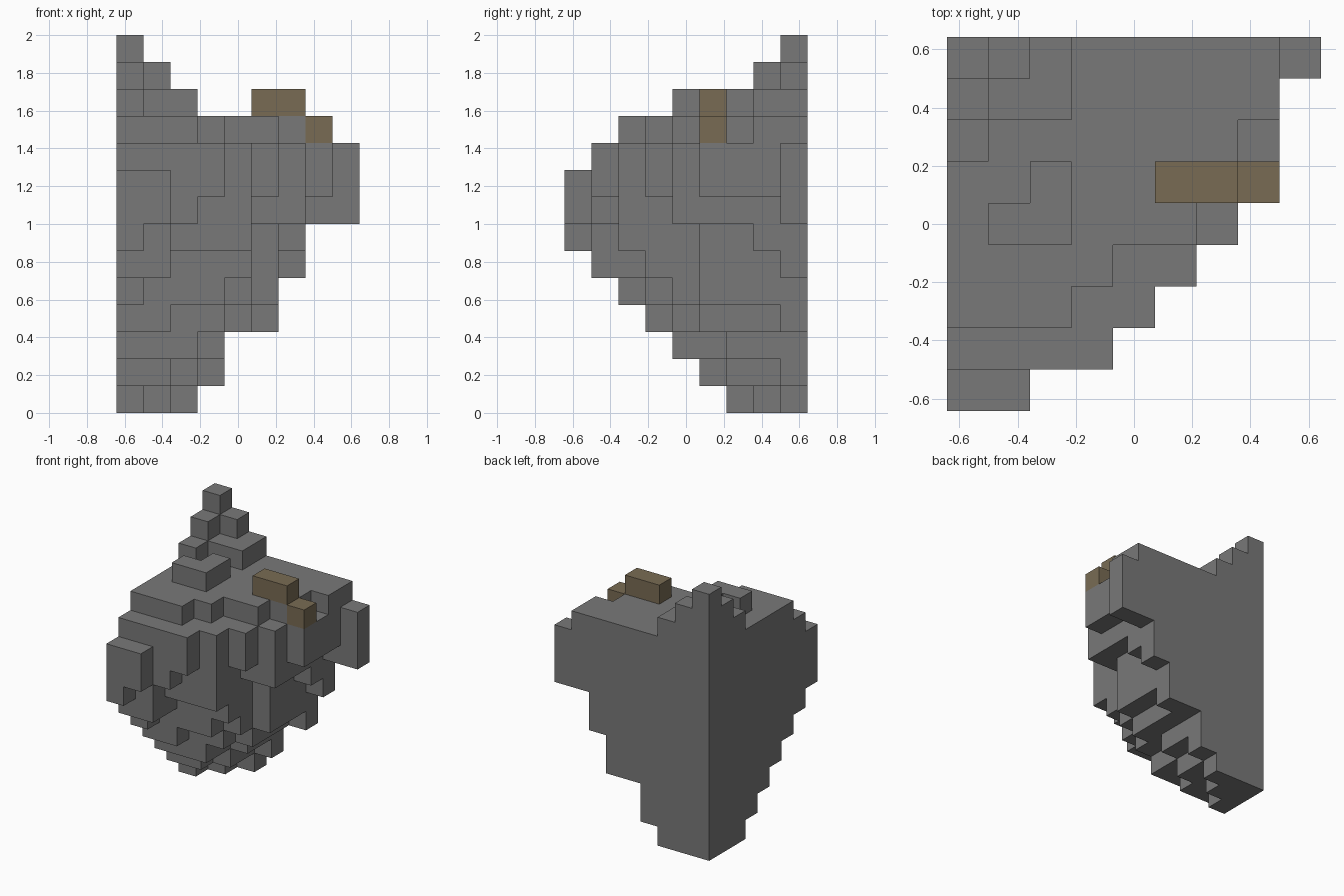
import bpy, bmesh
from mathutils import Vector

cube = bpy.data.objects.get("Cube")
if cube:
    bpy.data.objects.remove(cube, do_unlink=True)

S = 1 / 7          # block size
HALF = 4.5 * S     # half of the footprint


def make_material(name, rgb):
    mat = bpy.data.materials.new(name)
    mat.use_nodes = True
    colour = (*rgb, 1)
    mat.diffuse_color = colour
    mat.node_tree.nodes["Principled BSDF"].inputs["Base Color"].default_value = colour
    return mat


def layer(z, depths):
    """Blocks of one layer: each digit is a column's depth from the back wall."""
    return {(i, j, z) for i, d in enumerate(depths) for j in range(int(d))}


def corner(cell, offset):
    i, j, k = (c + o for c, o in zip(cell, offset))
    return Vector((i * S - HALF, HALF - j * S, k * S))


def build(name, cells, occupied, mat):
    """Skin a set of blocks, leaving out faces shared with neighbours."""
    bm = bmesh.new()
    for cell in sorted(cells):
        for axis in range(3):
            for side in (0, 1):
                near = list(cell)
                near[axis] += 2 * side - 1
                if tuple(near) in occupied:
                    continue
                quad = []
                for u, v in ((0, 0), (1, 0), (1, 1), (0, 1)):
                    offset = [u, v]
                    offset.insert(axis, side)
                    quad.append(bm.verts.new(corner(cell, offset)))
                face = bm.faces.new(quad)
                face.normal_update()
                outward = face.calc_center_median() - corner(cell, (0.5, 0.5, 0.5))
                if face.normal.dot(outward) < 0:
                    face.normal_flip()
    bmesh.ops.remove_doubles(bm, verts=bm.verts, dist=S / 100)
    mesh = bpy.data.meshes.new(name)
    bm.to_mesh(mesh)
    bm.free()
    mesh.materials.append(mat)
    obj = bpy.data.objects.new(name, mesh)
    bpy.context.collection.objects.link(obj)
    return obj


# Rock body, from the narrow foot up to the flat top
body = set()
for z, depths in enumerate(("321", "4431", "5553", "665541", "766654", "8866641",
                            "9877742", "998775511", "998876541", "888876541",
                            "77765542")):
    body |= layer(z, depths)

# Stepped peak in the back corner
peak = layer(11, "322") | layer(12, "21") | layer(13, "1")

# Low L-shaped boulder and the log lying on the edge
boulder = {(1, 4, 11), (2, 4, 11), (2, 3, 11)}
log = {(5, 3, 11), (6, 3, 11), (7, 3, 10)}

stone = make_material("stone grey", (0.19, 0.19, 0.19))
wood = make_material("wood brown", (0.19, 0.148, 0.088))

everything = body | peak | boulder | log
for name, cells, mat in (("rock_body", body, stone), ("corner_peak", peak, stone),
                         ("boulder", boulder, stone), ("log", log, wood)):
    build(name, cells, everything, mat)
